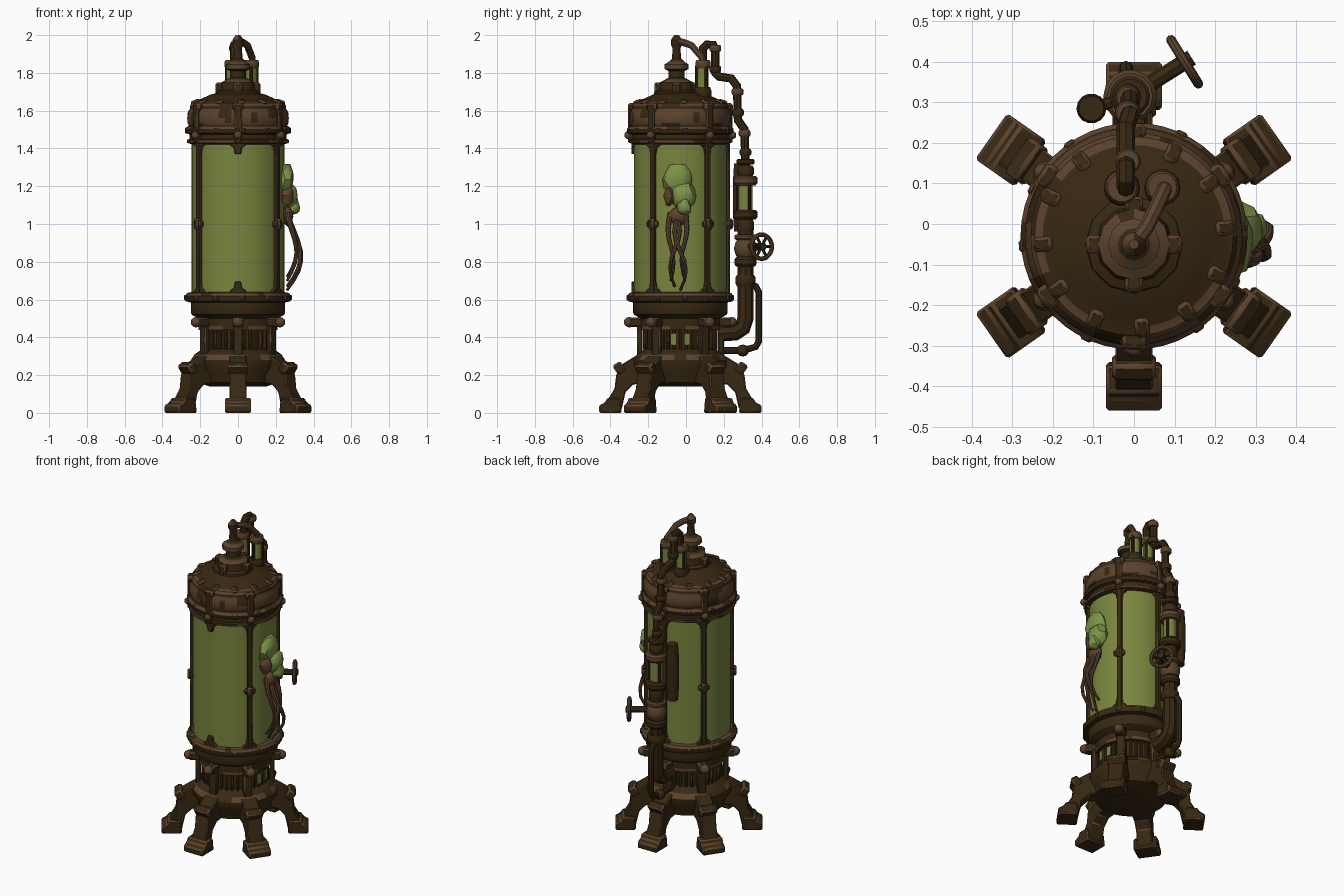
import bpy, bmesh, random
from math import cos, sin, pi, radians
from mathutils import Vector, Matrix, noise

random.seed(4)
if "Cube" in bpy.data.objects:
    bpy.data.objects.remove(bpy.data.objects["Cube"])

def material(name, color):
    m = bpy.data.materials.new(name)
    m.use_nodes = True
    m.diffuse_color = (*color, 1)
    m.node_tree.nodes["Principled BSDF"].inputs["Base Color"].default_value = (*color, 1)
    return m

DARK = material("dark iron", (0.038, 0.021, 0.006))
RUST = material("worn brown edge", (0.105, 0.054, 0.026))
GLASS = material("green glass", (0.190, 0.235, 0.048))
SLIME = material("creature green", (0.205, 0.295, 0.064))
IRON = (DARK, RUST)
LEG_ANGLES = [radians(a) for a in (35, 90, 145, 215, 270, 325)]

def finish(name, bm, mats, at, bevel=0):
    """Make the object, smooth but with hard edges kept, and rust any bevelled edges."""
    bmesh.ops.recalc_face_normals(bm, faces=bm.faces)
    mesh = bpy.data.meshes.new(name)
    bm.to_mesh(mesh)
    bm.free()
    mesh.shade_smooth()
    mesh.set_sharp_from_angle(angle=radians(32))
    for m in mats:
        mesh.materials.append(m)
    ob = bpy.data.objects.new(name, mesh)
    bpy.context.collection.objects.link(ob)
    ob.matrix_world = at
    if bevel:
        mod = ob.modifiers.new("worn edges", 'BEVEL')
        mod.width, mod.segments, mod.material = bevel, 1, 1

def spot(x, y, z):
    return Matrix.Translation((x, y, z))

def radial(angle, r=0, z=0):
    """Frame on the tank axis whose x points outwards at the angle."""
    return spot(0, -0.03, 0) @ Matrix.Rotation(angle, 4, 'Z') @ spot(r, 0, z)

def lathe(name, profile, at, mats=IRON, segs=48):
    """Spin (radius, height, worn) about z; worn bands get rust in patches."""
    bm = bmesh.new()
    turns = [2 * pi * i / segs for i in range(segs)]
    rings = [[bm.verts.new((r * cos(t), r * sin(t), z)) for t in turns] for r, z, worn in profile]
    for (r, z, worn), lo, hi in zip(profile, rings, rings[1:]):
        for i in range(segs):
            f = bm.faces.new((lo[i - 1], lo[i], hi[i], hi[i - 1]))
            f.material_index = int(worn and noise.noise(f.calc_center_median() * 11) > -0.25)
    bm.faces.new(rings[0])
    bm.faces.new(rings[-1]).material_index = profile[-1][2]
    finish(name, bm, mats, at)

def box(name, size, at, bevel=0.005, mats=IRON):
    bm = bmesh.new()
    bmesh.ops.create_cube(bm, size=1)
    bmesh.ops.scale(bm, vec=size, verts=bm.verts)
    finish(name, bm, mats, at, bevel)

def ball(name, at, scale, mat, rough=0.0):
    bm = bmesh.new()
    bmesh.ops.create_icosphere(bm, subdivisions=2, radius=1)
    for v in bm.verts:
        v.co *= 1 + random.uniform(-rough, rough)
    bmesh.ops.scale(bm, vec=scale, verts=bm.verts)
    finish(name, bm, [mat], at)

def prism(name, outline, width, at, bevel):
    """Extrude an outline of the radial plane sideways."""
    bm = bmesh.new()
    f = bm.faces.new([bm.verts.new((r, -width / 2, z)) for r, z in outline])
    new = bmesh.ops.extrude_face_region(bm, geom=[f])["geom"]
    bmesh.ops.translate(bm, vec=(0, width, 0), verts=[g for g in new if isinstance(g, bmesh.types.BMVert)])
    finish(name, bm, IRON, at, bevel)

def tube(name, points, radius, mat, tip=1.0, closed=False):
    """Round pipe through points, made as a bevelled curve and turned to mesh."""
    curve = bpy.data.curves.new(name, 'CURVE')
    curve.dimensions, curve.bevel_depth, curve.bevel_resolution, curve.use_fill_caps = '3D', radius, 2, True
    s = curve.splines.new('POLY')
    s.points.add(len(points) - 1)
    s.use_cyclic_u = closed
    for i, (p, co) in enumerate(zip(s.points, points)):
        p.co, p.radius = (*co, 1), 1 + (tip - 1) * i / (len(points) - 1)
    tmp = bpy.data.objects.new(name, curve)
    bm = bmesh.new()
    bm.from_mesh(tmp.to_mesh())
    bpy.data.objects.remove(tmp)
    finish(name, bm, [mat], Matrix())

def collar(name, x, y, z, r, h, mat=RUST):
    lathe(name, [(r * 0.85, -h / 2, 0), (r, -h / 4, 0), (r, h / 4, 0), (r * 0.85, h / 2, 0)], spot(x, y, z), [mat], 14)

def caged_glass(name, x, y, low, high, r):
    lathe(name, [(r, low, 0), (r, high, 0)], spot(x, y, 0), [GLASS], 14)
    for k in range(3):
        a = k * 2 * pi / 3 - pi / 2
        px, py = x + (r + 0.004) * cos(a), y + (r + 0.004) * sin(a)
        tube(f"{name}_rod_{k}", [(px, py, low), (px, py, high)], 0.009, DARK)

# Pedestal with a ribbed waist and two small windows
lathe("pedestal", [
    (0.15, 0.14, 0), (0.21, 0.16, 0), (0.22, 0.20, 0), (0.25, 0.25, 0), (0.25, 0.28, 1), (0.23, 0.31, 0),
    (0.20, 0.33, 0), (0.18, 0.34, 0), (0.18, 0.44, 0), (0.21, 0.44, 1), (0.21, 0.46, 0), (0.21, 0.50, 0),
    (0.245, 0.52, 0), (0.25, 0.53, 0), (0.25, 0.56, 0), (0.25, 0.585, 0), (0.275, 0.59, 0), (0.28, 0.60, 0),
    (0.28, 0.62, 1), (0.27, 0.635, 1), (0.24, 0.64, 0)], radial(0))
for i in range(36):
    box(f"waist_rib_{i}", (0.022, 0.013, 0.11), radial(2 * pi * i / 36, 0.187, 0.39), 0.003)
for i, a in enumerate((-0.18, 0.18)):
    box(f"waist_window_{i}", (0.008, 0.03, 0.06), radial(a, 0.199, 0.39), 0, [GLASS])

# Splayed legs, feet and clamp knobs
leg_outline = [(0.17, 0.16), (0.25, 0.15), (0.29, 0.11), (0.31, 0.02), (0.38, 0.02), (0.378, 0.08),
               (0.348, 0.13), (0.34, 0.20), (0.305, 0.26), (0.24, 0.30), (0.17, 0.31)]
foot_outline = [(0.31, 0), (0.43, 0), (0.43, 0.04), (0.40, 0.055), (0.385, 0.08), (0.32, 0.08)]
for i, a in enumerate(LEG_ANGLES):
    prism(f"leg_{i}", leg_outline, 0.092, radial(a), 0.005)
    prism(f"foot_{i}", foot_outline, 0.138, radial(a), 0.007)
    box(f"knee_block_{i}", (0.05, 0.108, 0.06), radial(a, 0.323, 0.237) @ Matrix.Rotation(0.6, 4, 'Y'), 0.01)
    box(f"hip_rib_{i}", (0.03, 0.05, 0.20), radial(a, 0.215, 0.39))
    box(f"clamp_arm_{i}", (0.08, 0.06, 0.05), radial(a, 0.23, 0.48), 0.008)
    ball(f"clamp_knob_{i}", radial(a, 0.27, 0.48), (0.03, 0.03, 0.028), RUST)

# Glass tank, its posts and stepped brackets; the front has brackets only
lathe("glass_tank", [(0.245, 0.63, 0), (0.245, 1.44, 0)], radial(0), [GLASS], 64)
corner = [(-0.045, 0), (0.045, 0), (0.04, 0.02), (0.022, 0.03), (0.016, 0.065), (-0.016, 0.065),
          (-0.022, 0.03), (-0.04, 0.02)]
for i, a in enumerate(LEG_ANGLES):
    for side, z, flip in (("lower", 0.63, 1), ("upper", 1.435, -1)):
        at = radial(a, 0.246, z) @ Matrix.Rotation(pi / 2, 4, 'Z')
        prism(f"{side}_bracket_{i}", [(u, w * flip) for u, w in corner], 0.025, at, 0.003)
    if i != 4:
        box(f"post_{i}", (0.025, 0.03, 0.82), radial(a, 0.25, 1.035), 0.004)
        box(f"post_cross_{i}", (0.03, 0.065, 0.03), radial(a, 0.255, 1.0), 0.006)
        box(f"post_boss_{i}", (0.04, 0.035, 0.06), radial(a, 0.258, 1.0), 0.008)

# Lid with rounded barrel and dome, its clips, bolts and straps
lathe("lid", [
    (0.24, 1.42, 0), (0.27, 1.43, 1), (0.27, 1.445, 0), (0.258, 1.45, 0), (0.258, 1.475, 0), (0.275, 1.48, 0),
    (0.28, 1.49, 0), (0.28, 1.50, 1), (0.27, 1.515, 0), (0.26, 1.52, 1), (0.267, 1.535, 1), (0.269, 1.56, 1),
    (0.266, 1.59, 1), (0.255, 1.61, 0), (0.255, 1.625, 1), (0.245, 1.64, 1), (0.225, 1.645, 0), (0.19, 1.665, 0),
    (0.14, 1.687, 0), (0.08, 1.70, 0)], radial(0))
for i in range(12):
    a = radians(5 + 30 * i)
    box(f"lid_clip_{i}", (0.05, 0.036, 0.025), radial(a, 0.225, 1.645) @ Matrix.Rotation(0.35, 4, 'Y'), 0.008)
    box(f"rim_bolt_{i}", (0.02, 0.03, 0.03), radial(a, 0.272, 1.495))
    box(f"base_rim_bolt_{i}", (0.02, 0.03, 0.03), radial(a, 0.275, 0.61))
for i, a in enumerate(LEG_ANGLES):
    box(f"lid_strap_{i}", (0.03, 0.04, 0.20), radial(a, 0.262, 1.53), 0.006)
    box(f"lid_lug_{i}", (0.04, 0.06, 0.04), radial(a, 0.258, 1.62), 0.01)
    ball(f"lid_knob_{i}", radial(a, 0.275, 1.47), (0.022, 0.022, 0.022), RUST)

# Crown fitting on the dome
crown = spot(0, -0.05, 0)
lathe("crown", [
    (0.125, 1.67, 0), (0.118, 1.70, 0), (0.095, 1.71, 0), (0.088, 1.75, 1), (0.06, 1.765, 0), (0.042, 1.775, 0),
    (0.042, 1.81, 0), (0.064, 1.82, 1), (0.064, 1.845, 1), (0.04, 1.86, 0), (0.025, 1.875, 0), (0.02, 1.93, 1),
    (0.03, 1.95, 1), (0.03, 1.975, 1), (0.012, 2.0, 1)], crown, segs=12)
for i in range(4):
    box(f"crown_ear_{i}", (0.04, 0.045, 0.06), crown @ Matrix.Rotation(i * pi / 2, 4, 'Z') @ spot(0.098, 0, 1.72), 0.008)

# Small vials and the pipes leaving the crown
for side, x in (("left", 0.07), ("right", -0.03)):
    collar(f"{side}_vial_base", x, 0.09, 1.69, 0.045, 0.07, DARK)
    caged_glass(f"{side}_vial", x, 0.09, 1.70, 1.84, 0.03)
    collar(f"{side}_vial_cap", x, 0.09, 1.845, 0.042, 0.045)
tube("crown_hook_pipe", [(0, -0.05, 1.97), (0.03, -0.01, 1.96), (0.05, 0.03, 1.945), (0.075, 0.085, 1.88),
                         (0.075, 0.09, 1.83)], 0.019, RUST)
tube("arch_pipe", [
    (-0.02, 0.09, 1.84), (-0.02, 0.09, 1.93), (-0.02, 0.11, 1.95), (-0.02, 0.145, 1.95), (-0.02, 0.155, 1.92),
    (-0.02, 0.155, 1.80), (-0.02, 0.175, 1.78), (-0.02, 0.24, 1.77), (-0.01, 0.27, 1.73), (-0.01, 0.275, 1.55),
    (-0.01, 0.31, 1.50), (-0.01, 0.315, 1.30)], 0.023, DARK)
for i, (y, z) in enumerate(((0.155, 1.93), (0.155, 1.82), (0.273, 1.7), (0.275, 1.59), (0.31, 1.48), (0.315, 1.38))):
    collar(f"arch_pipe_collar_{i}", -0.015, y, z, 0.032, 0.035, IRON[(i + 1) % 2])

# Rear sight glass, valve body, drain pipes and canister
caged_glass("sight_glass", -0.01, 0.315, 1.05, 1.22, 0.038)
for i, (z, r, h) in enumerate(((1.33, 0.05, 0.03), (1.28, 0.045, 0.06), (1.23, 0.066, 0.05), (1.05, 0.066, 0.05),
                               (0.99, 0.045, 0.08), (0.93, 0.06, 0.03), (0.80, 0.06, 0.05), (0.70, 0.055, 0.06))):
    collar(f"valve_flange_{i}", -0.01, 0.315, z, r, h, (DARK, DARK, RUST)[i % 3])
ball("valve_body", spot(-0.01, 0.315, 0.87), (0.062, 0.062, 0.07), RUST)
tube("main_drain_pipe", [(-0.01, 0.315, 0.98), (-0.01, 0.315, 0.50), (-0.01, 0.30, 0.45), (-0.01, 0.26, 0.425),
                         (-0.01, 0.17, 0.42)], 0.043, DARK)
tube("thin_drain_pipe", [(-0.02, 0.33, 0.68), (-0.02, 0.37, 0.67), (-0.02, 0.385, 0.64), (-0.02, 0.385, 0.38),
                         (-0.02, 0.37, 0.35), (-0.02, 0.30, 0.33), (-0.02, 0.17, 0.33)], 0.018, DARK)
ball("thin_pipe_joint", spot(-0.02, 0.30, 0.33), (0.035, 0.035, 0.032), DARK)
collar("side_canister", -0.105, 0.285, 1.14, 0.037, 0.36, DARK)
for z in (1.03, 1.25):
    tube("canister_strut", [(-0.105, 0.285, z), (-0.01, 0.315, z)], 0.015, DARK)

# Valve handwheel
hub, out, up = Vector((0.125, 0.40, 0.88)), Vector((0.85, 0.53, 0)), Vector((0, 0, 1))
spokes = [0.064 * (cos(k * pi / 12) * up.cross(out) + sin(k * pi / 12) * up) for k in range(24)]
tube("handwheel_rim", [hub + d for d in spokes], 0.012, RUST, closed=True)
for k in (0, 4, 8):
    tube(f"handwheel_spoke_{k}", [hub - spokes[k], hub + spokes[k]], 0.008, DARK)
tube("handwheel_axle", [(-0.01, 0.315, 0.88), hub + out * 0.02], 0.02, DARK)

# Creature clinging to the glass
ball("creature_crown", spot(0.25, -0.045, 1.235), (0.045, 0.08, 0.09), SLIME, 0.1)
ball("creature_brow", spot(0.265, -0.015, 1.15), (0.05, 0.065, 0.08), SLIME, 0.1)
ball("creature_snout", spot(0.295, -0.01, 1.09), (0.035, 0.04, 0.045), SLIME, 0.15)
ball("creature_gill", spot(0.26, -0.085, 1.15), (0.035, 0.035, 0.055), RUST, 0.15)
ball("creature_neck", spot(0.262, -0.04, 1.04), (0.03, 0.05, 0.05), RUST, 0.12)
for i, (y, sway, reach, low) in enumerate(((-0.08, -0.015, 0.05, 0.70), (-0.06, 0.025, 0.07, 0.67),
                                           (-0.03, -0.03, 0.075, 0.65), (-0.01, 0.015, 0.05, 0.72))):
    path = [(0.26 + reach * sin(pi * t ** 1.3), y + sway * sin(2 * pi * t), 1.06 + (low - 1.06) * t)
            for t in [k / 8 for k in range(9)]]
    tube(f"creature_tendril_{i}", path, 0.016, RUST, 0.45)
